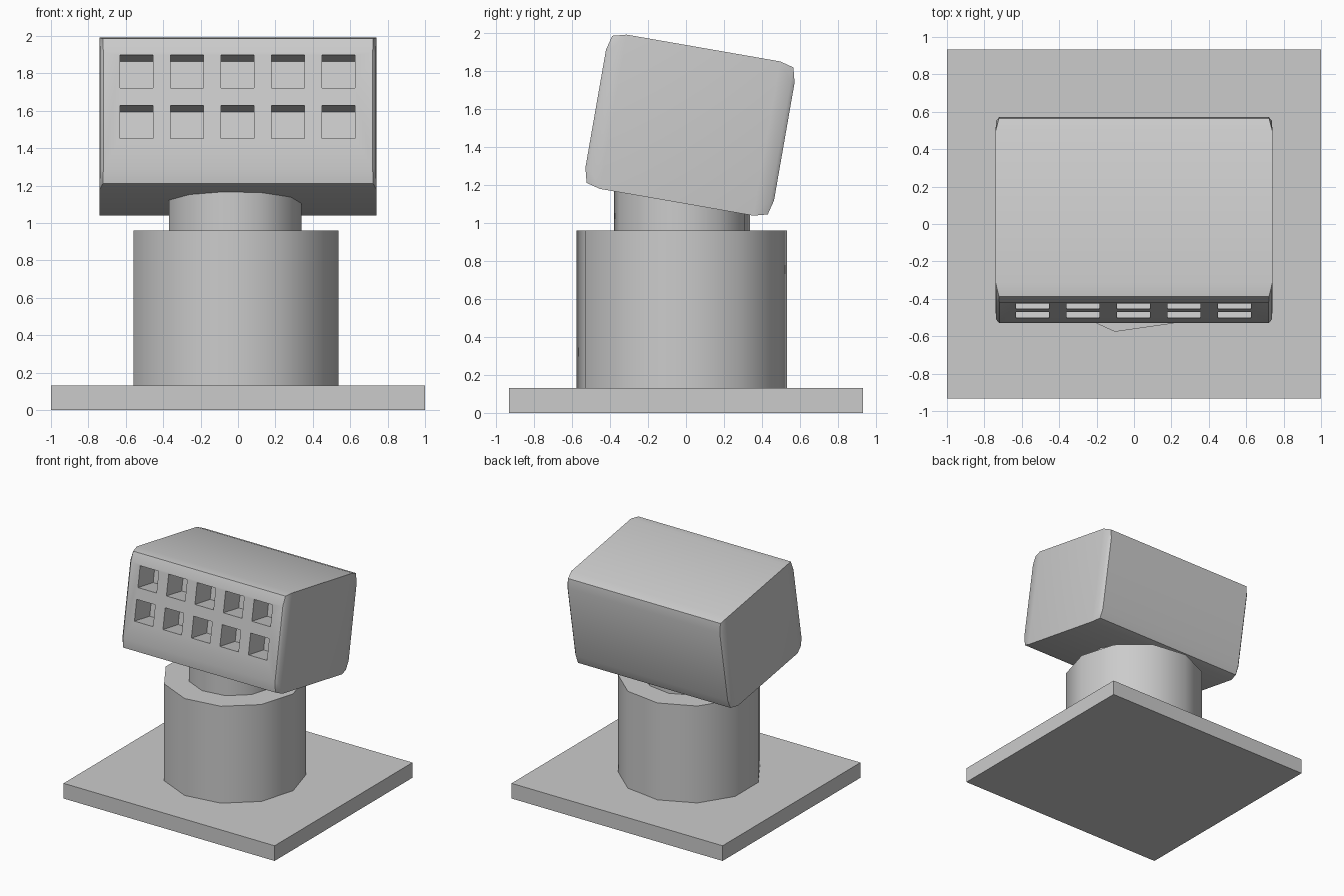
import bpy, bmesh
from math import sin, cos, pi, radians
from mathutils import Matrix, Vector

if "Cube" in bpy.data.objects:
    bpy.data.objects.remove(bpy.data.objects["Cube"])


def add_object(name, bm):
    bmesh.ops.recalc_face_normals(bm, faces=bm.faces[:])
    mesh = bpy.data.meshes.new(name)
    bm.to_mesh(mesh)
    bm.free()
    ob = bpy.data.objects.new(name, mesh)
    bpy.context.collection.objects.link(ob)
    return ob


def activate(ob):
    bpy.ops.object.select_all(action='DESELECT')
    ob.select_set(True)
    bpy.context.view_layer.objects.active = ob


def smooth(ob):
    activate(ob)
    bpy.ops.object.shade_smooth_by_angle(angle=radians(40))


def add_box(bm, center, size):
    bmesh.ops.create_cube(bm, size=1, matrix=Matrix.Translation(center) @ Matrix.Diagonal((*size, 1)))


def column(name, radius, z0, z1, sides=11):
    bm = bmesh.new()
    ring = [(-0.022 + radius * cos(2 * pi * i / sides),
             -0.022 + radius * sin(2 * pi * i / sides)) for i in range(sides)]
    low = [bm.verts.new((x, y, z0)) for x, y in ring]
    high = [bm.verts.new((x, y, z1)) for x, y in ring]
    bm.faces.new(low[::-1])
    bm.faces.new(high)
    for i in range(sides):
        j = (i + 1) % sides
        bm.faces.new((low[i], low[j], high[j], high[i]))
    ob = add_object(name, bm)
    smooth(ob)


# Square base plate
bm = bmesh.new()
add_box(bm, (0, 0, 0.065), (2, 1.866, 0.13))
add_object("base_plate", bm)

# Eleven-sided pedestal and narrower neck
column("pedestal", 0.56, 0.13, 0.96)
column("neck", 0.362, 0.96, 1.3)

# Head: box with softened corners, one octant mirrored eight ways
octant = [(0.74, 0.41, 0.412), (0.722, 0.484, 0.393),
          (0.72, 0.504, 0.315), (0.738, 0.484, 0.315)]
bm = bmesh.new()
for sx in (-1, 1):
    for sy in (-1, 1):
        for sz in (-1, 1):
            for x, y, z in octant:
                bm.verts.new((sx * x, sy * y, sz * z))
bmesh.ops.convex_hull(bm, input=bm.verts[:])
bmesh.ops.dissolve_limit(bm, angle_limit=radians(1), verts=bm.verts[:], edges=bm.edges[:])
head = add_object("head", bm)

# Two rows of five square sockets cut into the front
bm = bmesh.new()
for col in range(5):
    for z in (0.212, -0.062):
        add_box(bm, (-0.0025 + 0.27 * (col - 2), -0.504, z), (0.176, 0.42, 0.178))
cutter = add_object("socket_cutter", bm)
cutter.hide_render = True
cut = head.modifiers.new("sockets", 'BOOLEAN')
cut.operation = 'DIFFERENCE'
cut.solver = 'EXACT'
cut.object = cutter
activate(head)
bpy.ops.object.modifier_apply(modifier=cut.name)
bpy.data.objects.remove(cutter)
smooth(head)

# Tilt the head back on the neck
head.location = Vector((0, 0.021, 1.515))
head.rotation_euler.x = radians(-9.9)
